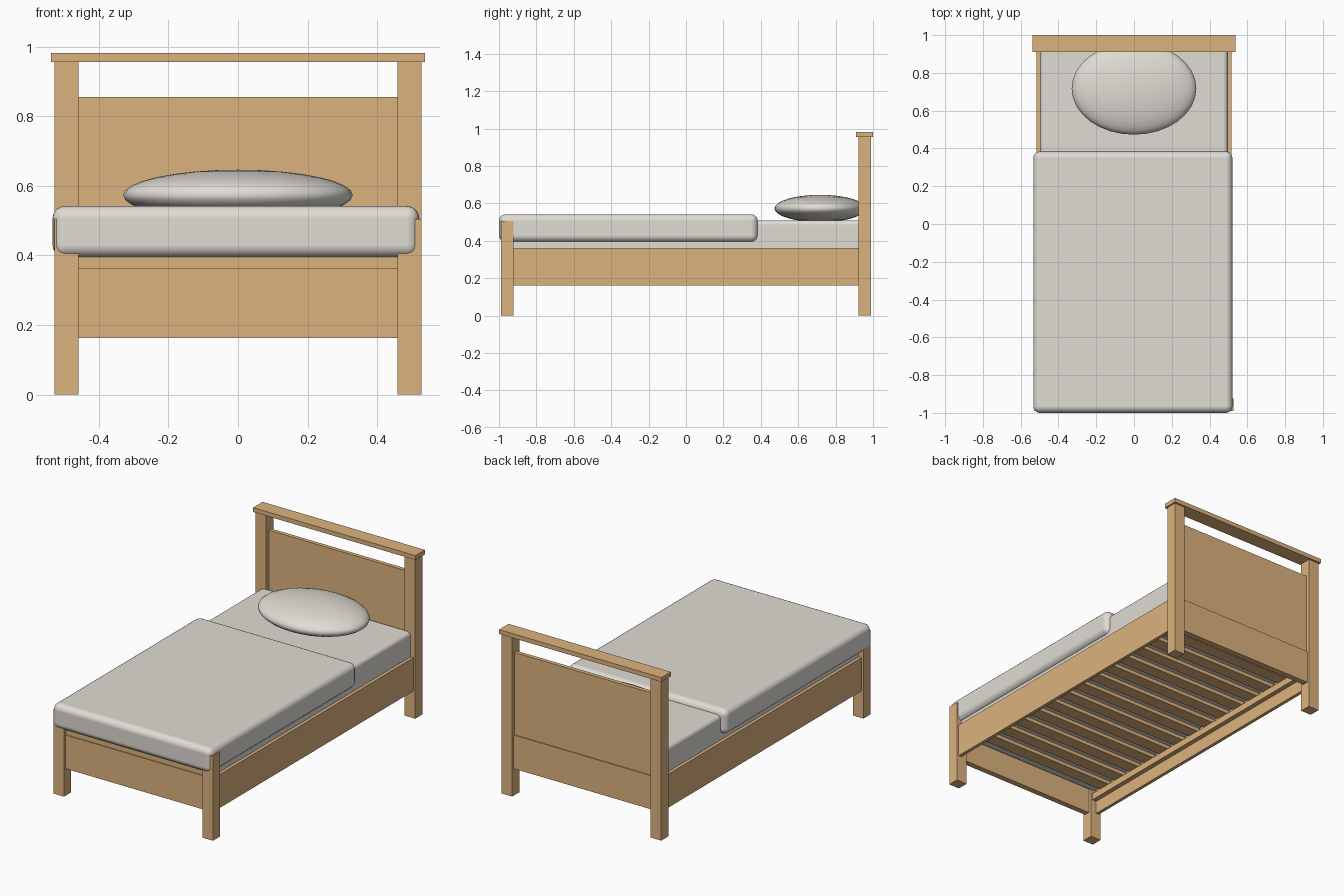
import bpy

cube = bpy.data.objects.get("Cube")
if cube:
    bpy.data.objects.remove(cube, do_unlink=True)


def material(name, colour):
    mat = bpy.data.materials.new(name)
    mat.use_nodes = True
    mat.diffuse_color = (*colour, 1)
    bsdf = mat.node_tree.nodes["Principled BSDF"]
    bsdf.inputs["Base Color"].default_value = (*colour, 1)
    bsdf.inputs["Roughness"].default_value = 0.7
    return mat


wood = material("light wood", (0.72, 0.45, 0.21))
linen = material("off-white linen", (0.745, 0.715, 0.66))


def box(name, x, y, z, mat=wood, bevel=0):
    """Box from (min, max) pairs, with an optional rounded edge."""
    bpy.ops.mesh.primitive_cube_add(size=1, location=[sum(r) / 2 for r in (x, y, z)])
    ob = bpy.context.object
    ob.name = name
    ob.scale = [r[1] - r[0] for r in (x, y, z)]
    bpy.ops.object.transform_apply(location=False, rotation=False, scale=True)
    ob.data.materials.append(mat)
    if bevel:
        bpy.ops.object.shade_smooth()
        mod = ob.modifiers.new("rounded edges", "BEVEL")
        mod.width = bevel
        mod.segments = 5
        mod.harden_normals = True
        bpy.ops.object.modifier_apply(modifier=mod.name)
    return ob


# Posts, side rails and slat ledges, on both sides
for side, s in (("left", 1), ("right", -1)):
    def span(a, b):
        return sorted((s * a, s * b))
    box(f"{side}_head_post", span(0.458, 0.528), (0.921, 0.988), (0, 0.956))
    box(f"{side}_foot_post", span(0.458, 0.528), (-0.99, -0.923), (0, 0.505))
    box(f"{side}_side_rail", span(0.496, 0.516), (-0.925, 0.925), (0.162, 0.362))
    box(f"{side}_slat_ledge", span(0.468, 0.496), (-0.923, 0.921), (0.24, 0.28))

# Headboard
box("headboard_cap", (-0.537, 0.537), (0.91, 1.0), (0.956, 0.982))
box("headboard_panel", (-0.46, 0.46), (0.945, 0.969), (0.362, 0.855))
box("headboard_rail", (-0.46, 0.46), (0.94, 0.975), (0.162, 0.363))

# Footboard
box("footboard_panel", (-0.46, 0.46), (-0.97, -0.946), (0.362, 0.48))
box("footboard_rail", (-0.46, 0.46), (-0.976, -0.942), (0.162, 0.363))

# Slats across the bed
slat_count = 14
for i in range(slat_count):
    y = -0.82 + i * 1.69 / (slat_count - 1)
    box(f"slat_{i + 1}", (-0.494, 0.494), (y - 0.038, y + 0.038), (0.28, 0.302))

# Bedding
box("mattress", (-0.497, 0.497), (-0.942, 0.94), (0.302, 0.51), linen, 0.025)
box("duvet", (-0.533, 0.521), (-1.0, 0.384), (0.394, 0.542), linen, 0.036)

# Pillow
bpy.ops.mesh.primitive_uv_sphere_add(segments=32, ring_count=16, radius=1,
                                     location=(0, 0.717, 0.573))
pillow = bpy.context.object
pillow.name = "pillow"
pillow.scale = (0.33, 0.244, 0.073)
bpy.ops.object.transform_apply(location=False, rotation=False, scale=True)
pillow.data.materials.append(linen)
bpy.ops.object.shade_smooth()
